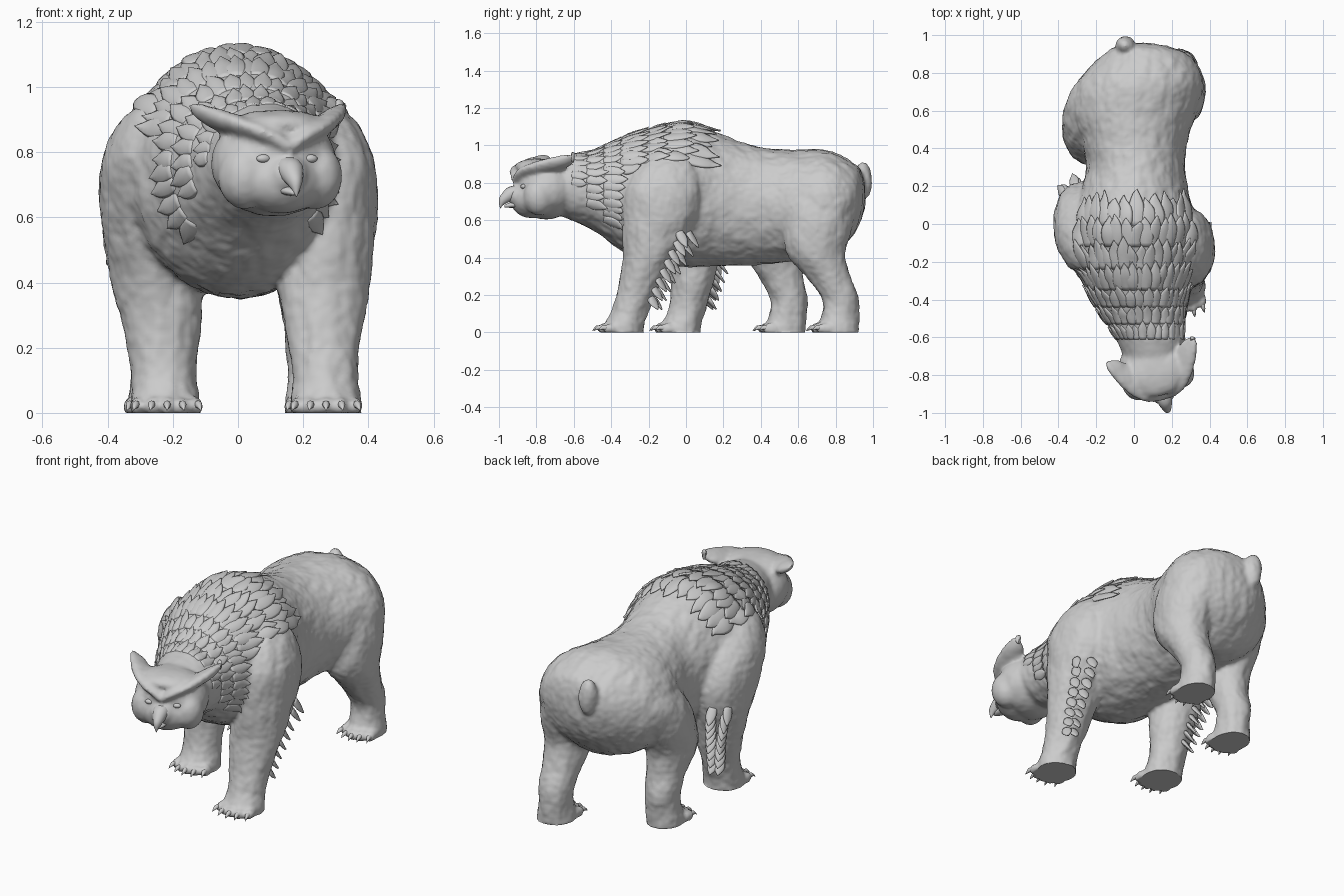
import bpy, bmesh, math, random
from mathutils import Vector, Matrix, noise
from mathutils.bvhtree import BVHTree

random.seed(4)
if "Cube" in bpy.data.objects:
    bpy.data.objects.remove(bpy.data.objects["Cube"])

grey = bpy.data.materials.new("clay grey")
grey.use_nodes = True
grey.diffuse_color = (0.6, 0.6, 0.6, 1)
grey.node_tree.nodes["Principled BSDF"].inputs["Base Color"].default_value = grey.diffuse_color

X, Y, Z = Vector((1, 0, 0)), Vector((0, 1, 0)), Vector((0, 0, 1))


def spline(rows, steps):
    """Smooth a list of number rows with a Catmull-Rom curve."""
    rows = [Vector(r) for r in rows]
    out = []
    for i in range(len(rows) - 1):
        a, b, c, d = rows[max(i - 1, 0)], rows[i], rows[i + 1], rows[min(i + 2, len(rows) - 1)]
        for k in range(steps):
            t = k / steps
            out.append(b + (c - a) * (t / 2) + (a * 2 - b * 5 + c * 4 - d) * (t * t / 2)
                       + (b * 3 - a - c * 3 + d) * (t ** 3 / 2))
    return out + [rows[-1]]


def loft(bm, stations, u, v, sides=24, steps=4, place=None):
    """Skin ellipses given as x, y, z, radius along u, radius along v."""
    place = place or Matrix()
    rings = []
    for s in spline(stations, steps):
        c = Vector(s[:3])
        angles = [math.tau * k / sides for k in range(sides)]
        rings.append([bm.verts.new(place @ (c + u * max(s[3], .001) * math.cos(a)
                                            + v * max(s[4], .001) * math.sin(a))) for a in angles])
    for p, q in zip(rings, rings[1:]):
        for k in range(sides):
            n = (k + 1) % sides
            bm.faces.new((p[k], p[n], q[n], q[k]))
    bm.faces.new(rings[0][::-1])
    bm.faces.new(rings[-1])


def ball(bm, centre, radii, place=None):
    m = (place or Matrix()) @ Matrix.Translation(centre) @ Matrix.Diagonal((*radii, 1))
    bmesh.ops.create_uvsphere(bm, u_segments=24, v_segments=14, radius=1, matrix=m)


def finish(name, bm):
    bmesh.ops.recalc_face_normals(bm, faces=bm.faces)
    mesh = bpy.data.meshes.new(name)
    bm.to_mesh(mesh)
    bm.free()
    mesh.materials.append(grey)
    mesh.shade_smooth()
    ob = bpy.data.objects.new(name, mesh)
    bpy.context.collection.objects.link(ob)
    return ob


# Torso and neck: y, centre x, centre z, half width, half height
torso = [(-.72, .1, .78, .15, .14), (-.62, .09, .775, .18, .172), (-.5, .05, .76, .22, .213),
         (-.35, .02, .74, .275, .3), (-.2, 0, .725, .33, .36), (0, 0, .735, .34, .385),
         (.15, 0, .715, .295, .36), (.3, .01, .685, .262, .33), (.45, 0, .675, .285, .308),
         (.6, 0, .68, .335, .297), (.75, .035, .685, .335, .29), (.87, .06, .705, .255, .215),
         (.93, .05, .73, .165, .145), (.957, .03, .74, .06, .06)]
bm = bmesh.new()
loft(bm, [(cx, y, cz, rx, rz) for y, cx, cz, rx, rz in torso], X, Z, 32)
ball(bm, (-.045, .945, .81), (.052, .05, .1))

# Legs: x, y, z, radius across, radius along
front_leg = [(.23, -.08, .96, .06, .08), (.255, -.1, .89, .11, .155), (.28, -.12, .78, .138, .205),
             (.285, -.13, .66, .145, .205), (.28, -.16, .53, .14, .18), (.265, -.2, .4, .142, .138),
             (.262, -.25, .25, .118, .11), (.268, -.295, .12, .1, .1),
             (.27, -.33, .04, .108, .105), (.27, -.33, -.03, .108, .105)]
back_leg = [(.2, .7, .82, .08, .12), (.22, .71, .7, .138, .19), (.235, .7, .55, .145, .185),
            (.24, .695, .42, .13, .157), (.24, .76, .3, .105, .12), (.24, .825, .18, .092, .098),
            (.24, .825, .09, .09, .1), (.245, .815, .03, .098, .108), (.245, .815, -.03, .098, .108)]


def moved(p, side, shift, tuck):
    """Mirror a leg point, swing the foot along the stride and tuck it in."""
    x, y, z = p[:3]
    if side > 0:
        return Vector((x, y, z))
    return Vector((-x + tuck * max(0, 1 - z / .6), y + shift * (1 - (z / .9) ** 2), z))


front_stride, back_stride = (.305, .05), (-.285, 0)
feet = []
for stations, stride in ((front_leg, front_stride), (back_leg, back_stride)):
    for side in (1, -1):
        loft(bm, [(*moved(s, side, *stride), *s[3:]) for s in stations], X, Y)
        feet.append((moved(stations[-1], side, *stride), stations[-1][3], stations[-1][4]))

# Toes, with the claw roots kept for later
claws = []
for centre, rx, ry in feet:
    for k in range(5):
        f = (k - 2) / 2
        toe = Vector((centre.x + f * rx * .82, centre.y - ry * (.98 - .3 * f * f), .02))
        ball(bm, toe, (.025, .045, .03))
        claws.append((toe, f))

# Head, turned towards its left, with broad brows sweeping up into tufts
head = Matrix.Translation((.11, -.75, .765)) @ Matrix.Rotation(math.radians(16), 4, "Z")
ball(bm, (0, 0, 0), (.196, .165, .163), head)
ball(bm, (0, -.08, -.055), (.135, .11, .1), head)
ball(bm, (0, -.13, -.035), (.07, .085, .065), head)
ball(bm, (0, -.045, .12), (.15, .12, .045), head)
for side in (1, -1):
    ball(bm, (side * .115, -.07, -.04), (.08, .085, .1), head)
    brow = [(0, -.155, .05, .035, .03), (.06, -.12, .085, .065, .032), (.12, -.065, .11, .095, .034),
            (.18, -.005, .135, .09, .034), (.225, .04, .158, .055, .026), (.248, .07, .178, .018, .012)]
    loft(bm, [(side * s[0], *s[1:]) for s in brow], Y, Z, 16, place=head)

# Fuse the flesh, then roughen it as fur and flatten the soles
raw = finish("bear_body", bm)
mod = raw.modifiers.new("fuse", "REMESH")
mod.mode, mod.voxel_size = "VOXEL", .0115
mod = raw.modifiers.new("soften", "SMOOTH")
mod.factor, mod.iterations = .5, 5
fused = bpy.data.meshes.new_from_object(raw.evaluated_get(bpy.context.evaluated_depsgraph_get()))
raw.modifiers.clear()
raw.data = fused
bm = bmesh.new()
bm.from_mesh(fused)
bm.normal_update()
for v, n in [(v, v.normal.copy()) for v in bm.verts]:
    p = v.co
    fur = noise.noise(Vector((p.x * 22, p.y * 14, p.z * 9))) * .006 + noise.noise(p * 38) * .003
    v.co += n * fur * (.35 if p.y < -.62 else 1)
    v.co.z = max(v.co.z, 0)
bm.normal_update()
bm.to_mesh(fused)
fused.shade_smooth()
surface = BVHTree.FromBMesh(bm)
bm.free()

# Claws
bm = bmesh.new()
for toe, f in claws:
    tip = toe + Vector((f * .015, -.068, -.012))
    mid = toe + Vector((f * .008, -.045, .006))
    loft(bm, [(*toe, .013, .015), (*mid, .011, .012), (*tip, .001, .001)], X, Z, 8, 2)
finish("claws", bm)

# Beak with a hooked tip, and the lower jaw
bm = bmesh.new()
loft(bm, [(0, -.14, -.005, .045, .035), (0, -.19, -.022, .04, .038), (0, -.225, -.045, .029, .03),
          (0, -.25, -.07, .015, .02), (0, -.253, -.1, .002, .004)],
     X, Vector((0, -.5, .86)), 14, 3, head)
loft(bm, [(0, -.15, -.08, .036, .018), (0, -.2, -.085, .026, .014), (0, -.228, -.09, .006, .006)],
     X, Z, 12, 3, head)
finish("beak", bm)

# Eyes, set deep under the brows
bm = bmesh.new()
for side in (1, -1):
    ball(bm, (side * .075, -.146, .015), (.022, .014, .013), head)
finish("eyes", bm)


def feather(bm, root, along, normal, length, width, lift, hug):
    """A pointed leaf with a sunken root, lying on the skin if it hugs."""
    rows = []
    for t, w in ((0, .8), (.3, 1), (.6, .85), (.85, .4), (1, .03)):
        c = root + along * (length * t)
        if hug:
            c = surface.find_nearest(c)[0]
        c = c + normal * (length * lift * t - .009)
        rows.append((*c, width * w, .013 * (1.1 - t * .75)))
    loft(bm, rows, along.cross(normal).normalized(), normal, 8, 2)


def collar(name, rings):
    """Rings of overlapping feathers that shingle towards the tail."""
    bm = bmesh.new()
    for y, reach, count, length, width, lift in rings:
        centre = Vector((.05 if y < -.4 else .01, y, .75))
        for k in range(count):
            f = (k + random.uniform(-.15, .15)) / (count - 1) * 2 - 1
            a = math.radians(reach) * f
            out = Vector((math.sin(a), 0, math.cos(a)))
            hit, normal, _, _ = surface.ray_cast(centre + out * .8, -out)
            if hit:
                flow = Y + Vector((0, 0, -.2 * abs(f)))
                along = (flow - normal * flow.dot(normal)).normalized()
                feather(bm, hit, along, normal, length * random.uniform(.85, 1.15), width, lift, True)
    finish(name, bm)


# Neck ruff ringing the throat, then the shoulder mantle
collar("neck_ruff", ((-.61, 75, 15, .09, .028, .12), (-.53, 105, 20, .11, .032, .12),
                     (-.44, 130, 28, .12, .034, .12)))
collar("shoulder_mantle", ((-.35, 62, 18, .15, .036, .14), (-.24, 56, 16, .16, .04, .14),
                           (-.12, 55, 15, .18, .043, .14), (-.01, 56, 13, .19, .046, .12)))

# Feathers trailing from the outer back of each front leg
bm = bmesh.new()
for side in (1, -1):
    for k in range(8):
        z = .54 - k * .05
        for column in (.3, .8):
            out = Vector((side * math.sin(column), math.cos(column), 0))
            axis = moved((.27, -.15 - .3 * max(0, .5 - z), z), side, *front_stride)
            hit, normal, _, _ = surface.ray_cast(axis + out * .32, -out)
            if hit:
                along = (normal * .25 + Y * .35 - Z * .85).normalized()
                face = (normal - along * normal.dot(along)).normalized()
                feather(bm, hit, along, face, .1 - .003 * k, .028, .1, False)
finish("leg_feathers", bm)
